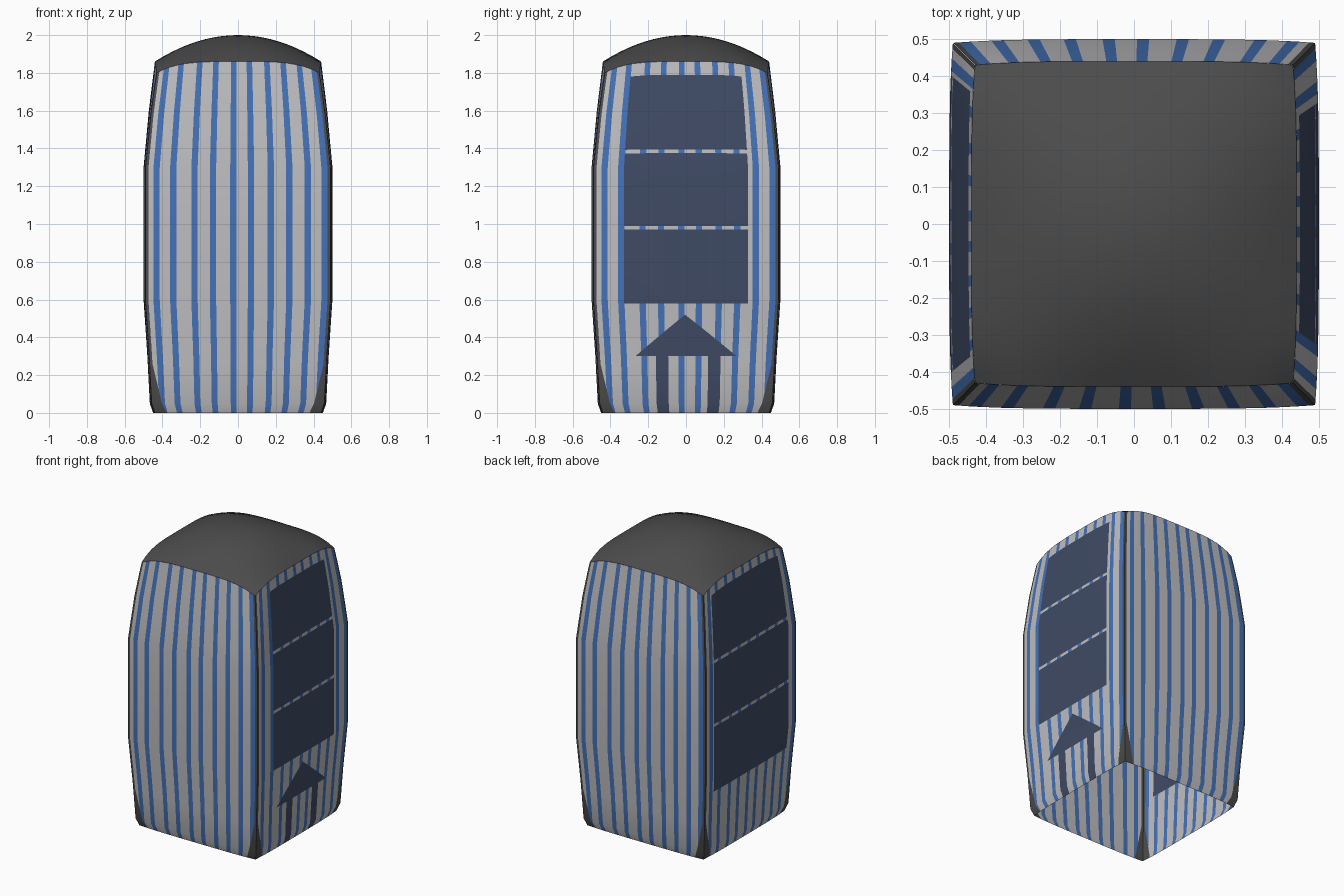
import bpy, bmesh, math
from mathutils import Matrix, Vector

if "Cube" in bpy.data.objects:
    bpy.data.objects.remove(bpy.data.objects["Cube"])


def material(name, rgb):
    m = bpy.data.materials.new(name)
    m.diffuse_color = (*rgb, 1)
    m.use_nodes = True
    m.node_tree.nodes["Principled BSDF"].inputs["Base Color"].default_value = m.diffuse_color
    return m


WHITE, BLUE, GREY, NAVY = range(4)
MATS = [material("off_white", (0.52, 0.52, 0.54)),
        material("stripe_blue", (0.06, 0.17, 0.48)),
        material("dark_grey", (0.072, 0.072, 0.072)),
        material("dark_navy", (0.05, 0.07, 0.13))]

# wall silhouette: (height, half width)
PROFILE = [(0, .45), (.05, .467), (.3, .48), (.6, .5), (1.3, .5), (1.6, .472), (1.86, .44)]
STRIPES = [-.88, -.70, -.47, -.27, -.05, .14, .355, .555, .755, .935]
HALF_STRIPE = .034
TOP = 1.86
CORNER = .968


def half_width(z):
    for (z0, h0), (z1, h1) in zip(PROFILE, PROFILE[1:]):
        if z <= z1:
            return h0 + (h1 - h0) * (z - z0) / (z1 - z0)
    return PROFILE[-1][1]


# painted areas in wall coordinates: u across (-1..1), z up
RIGHT_PANES = [(-.67, .67, .58, .97), (-.67, .67, .99, 1.375), (-.67, .67, 1.395, 1.79)]
LEFT_PANES = [(-.82, .82, .46, .91), (-.82, .82, .93, 1.345), (-.82, .82, 1.365, 1.80)]
SHAFTS = [(-.34, -.2, 0, .30), (.25, .39, 0, .30)]
ARROW = ((-.57, .30), (-.01, .52), (.57, .30))


def cut(bm, p, q):
    """Cut the flat wall along the line through p and q."""
    n = Vector((q[1] - p[1], p[0] - q[0], 0)).normalized()
    bmesh.ops.bisect_plane(bm, geom=bm.verts[:] + bm.edges[:] + bm.faces[:],
                           plane_co=(p[0], p[1], 0), plane_no=n, dist=1e-5)


def side(p, q, u, z):
    return (q[0] - p[0]) * (z - p[1]) - (q[1] - p[1]) * (u - p[0])


def paint(u, z, rects, arrow):
    if abs(u) > min(CORNER, .86 + (CORNER - .86) * z / .26):
        return GREY
    if any(a < u < b and c < z < d for a, b, c, d in rects):
        return NAVY
    if arrow and z > .30 and side(ARROW[0], ARROW[1], u, z) < 0 and side(ARROW[1], ARROW[2], u, z) < 0:
        return NAVY
    return BLUE if any(abs(u - s) < HALF_STRIPE for s in STRIPES) else WHITE


def finish(bm, name):
    me = bpy.data.meshes.new(name)
    bm.to_mesh(me)
    bm.free()
    for m in MATS:
        me.materials.append(m)
    ob = bpy.data.objects.new(name, me)
    bpy.context.collection.objects.link(ob)
    bpy.ops.object.select_all(action='DESELECT')
    ob.select_set(True)
    bpy.context.view_layer.objects.active = ob
    bpy.ops.object.shade_smooth_by_angle(angle=math.radians(35))
    return ob


def wall(name, turn, rects=(), arrow=False):
    bm = bmesh.new()
    bm.faces.new([bm.verts.new(c) for c in ((-1, 0, 0), (1, 0, 0), (1, TOP, 0), (-1, TOP, 0))])
    us = {s + k * HALF_STRIPE for s in STRIPES for k in (-1, 1)} | {-CORNER, CORNER}
    zs = {p[0] for p in PROFILE[1:-1]} | {.26, 1.0, 1.45, 1.72, 1.8}
    for a, b, c, d in rects:
        us |= {a, b}
        zs |= {c, d}
    for u in sorted(us):
        cut(bm, (u, 0), (u, 1))
    for z in sorted(z for z in zs if z > 0):
        cut(bm, (0, z), (1, z))
    # slanted edges of the corner feet and the arrow head
    for s in (-1, 1):
        cut(bm, (s * .86, 0), (s * CORNER, .26))
    if arrow:
        cut(bm, ARROW[0], ARROW[1])
        cut(bm, ARROW[1], ARROW[2])
    for f in bm.faces:
        c = f.calc_center_median()
        f.material_index = paint(c.x, c.y, rects, arrow)
    # bend the flat sheet into the bulging wall with an arched top edge
    rot = Matrix.Rotation(math.radians(turn), 3, 'Z')
    for v in bm.verts:
        u, z = v.co.x, v.co.y
        h = half_width(z)
        v.co = rot @ Vector((u * (h - .01), -(h - .01 * u ** 4), z - .06 * u ** 4 * (z / TOP) ** 6))
    finish(bm, name)


wall("front_wall", 0)
wall("right_wall", 90, RIGHT_PANES + SHAFTS, True)
wall("back_wall", 180)
wall("left_wall", 270, LEFT_PANES)

# domed roof meeting the arched wall tops
bm = bmesh.new()
bmesh.ops.create_grid(bm, x_segments=20, y_segments=20, size=1)
for v in bm.verts:
    u, w = v.co.x, v.co.y
    v.co = (u * (.44 - .01 * w ** 4), w * (.44 - .01 * u ** 4),
            2 - .14 * (u * u + w * w) + .14 * u * u * w * w - .06 * (u * w) ** 4)
for f in bm.faces:
    f.material_index = GREY
finish(bm, "roof")
